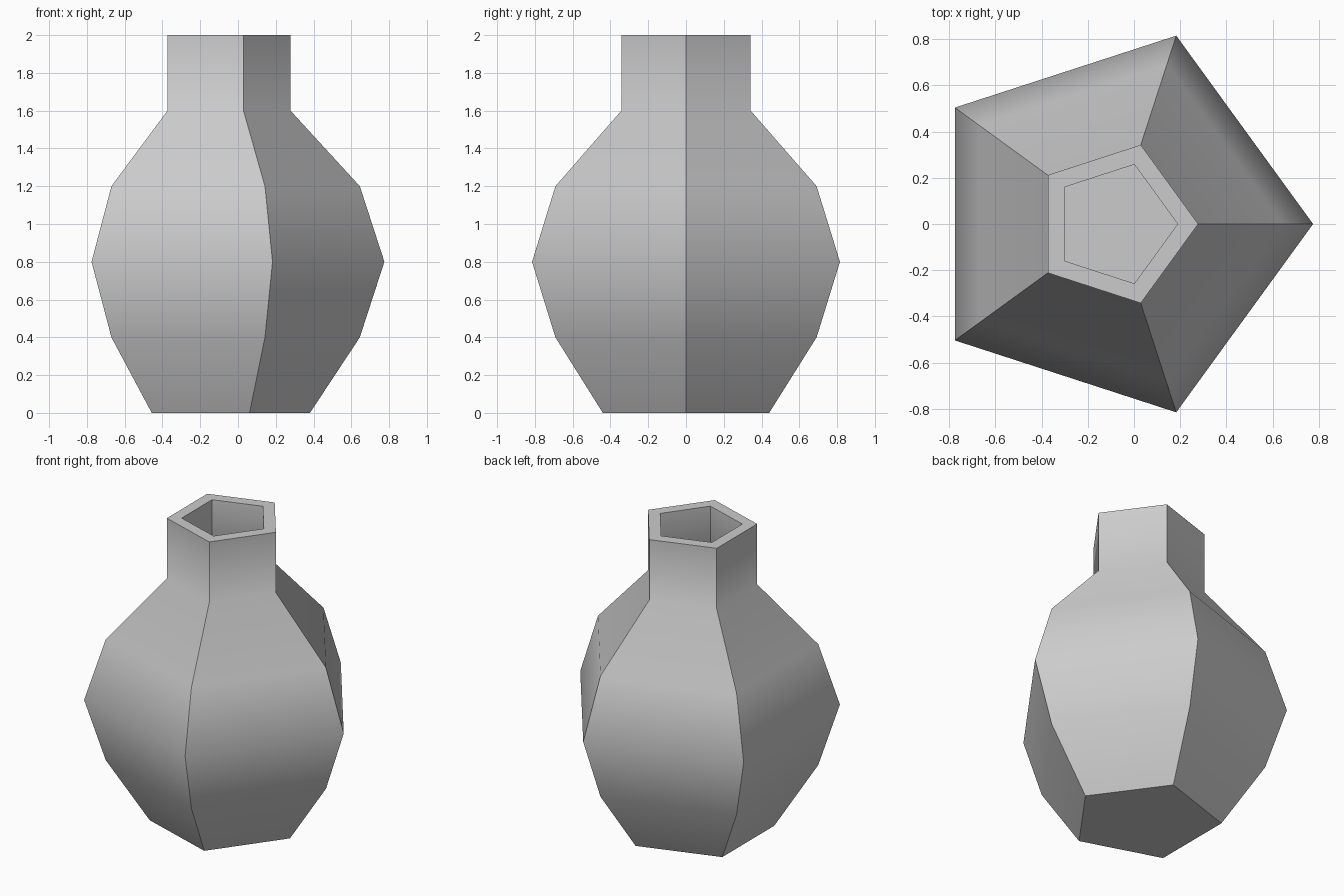
import bpy, bmesh, math

if "Cube" in bpy.data.objects:
    bpy.data.objects.remove(bpy.data.objects["Cube"])

SIDES = 5
CX = -0.082   # pentagon axis, so that the bounds are centred on x = 0

# (radius, height) from outer base, up over the rim, down to the inner floor
outer = [(0.463, 0.0), (0.727, 0.4), (0.857, 0.8), (0.727, 1.2), (0.36, 1.6), (0.36, 2.0)]
WALL = 0.089
inner = [(r - WALL, z) for r, z in reversed(outer[1:])] + [(outer[0][0] - WALL, 0.08)]

bm = bmesh.new()


def ring(r, z):
    return [bm.verts.new((CX + r * math.cos(a), r * math.sin(a), z))
            for a in (2 * math.pi * i / SIDES for i in range(SIDES))]


# walls, rim and hollow interior
rings = [ring(r, z) for r, z in outer + inner]
for lo, hi in zip(rings, rings[1:]):
    for i in range(SIDES):
        j = (i + 1) % SIDES
        bm.faces.new((lo[i], lo[j], hi[j], hi[i]))
# base and inner floor
bm.faces.new(rings[0][::-1])
bm.faces.new(rings[-1])
bmesh.ops.recalc_face_normals(bm, faces=bm.faces)

mesh = bpy.data.meshes.new("vase")
bm.to_mesh(mesh)
bm.free()
vase = bpy.data.objects.new("vase", mesh)
bpy.context.collection.objects.link(vase)

# single grey clay colour
clay = bpy.data.materials.new("grey clay")
clay.diffuse_color = (0.6, 0.6, 0.6, 1)
clay.use_nodes = True
clay.node_tree.nodes["Principled BSDF"].inputs["Base Color"].default_value = clay.diffuse_color
mesh.materials.append(clay)

# smooth along the profile, sharp at the pentagon corners
bpy.context.view_layer.objects.active = vase
vase.select_set(True)
bpy.ops.object.shade_smooth_by_angle(angle=math.radians(40))
